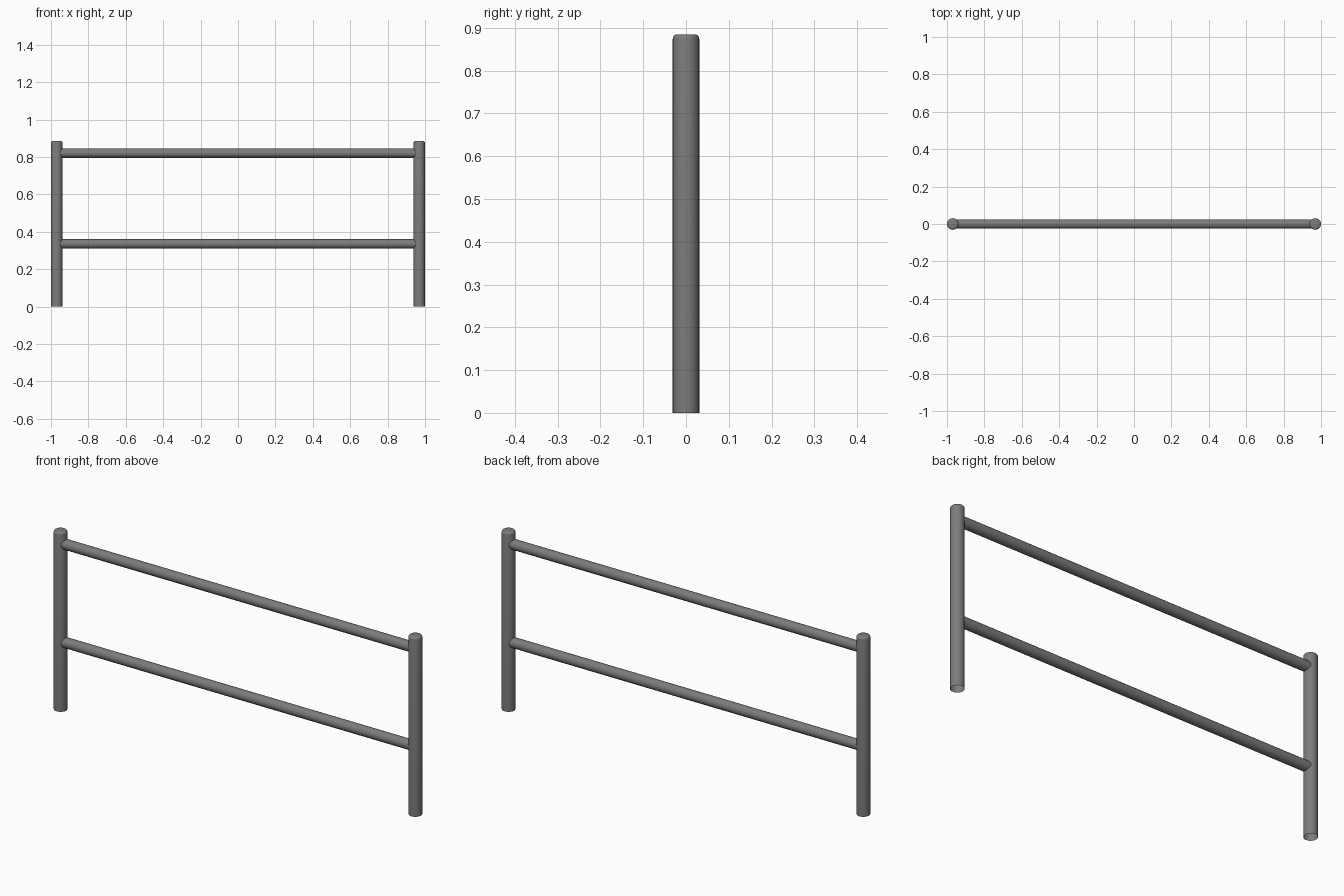
import bpy, bmesh, math

cube = bpy.data.objects.get("Cube")
if cube:
    bpy.data.objects.remove(cube, do_unlink=True)

steel = bpy.data.materials.new("grey steel")
steel.use_nodes = True
GREY = (0.2, 0.2, 0.2, 1)
steel.diffuse_color = GREY
steel.node_tree.nodes["Principled BSDF"].inputs["Base Color"].default_value = GREY

SIDES = 32
HEIGHT, POST_R, POST_X = 0.885, 0.031, 0.969
RAIL_R = 0.025


def lathe(name, profile, cap_end):
    """Tube around z from (radius, height) rings, open at its start."""
    bm = bmesh.new()
    rings = [[bm.verts.new((r * math.cos(math.tau * i / SIDES),
                            r * math.sin(math.tau * i / SIDES), z))
              for i in range(SIDES)] for r, z in profile]
    for low, high in zip(rings, rings[1:]):
        for i in range(SIDES):
            j = (i + 1) % SIDES
            bm.faces.new((low[i], low[j], high[j], high[i]))
    if cap_end:
        bm.faces.new(rings[-1])
    mesh = bpy.data.meshes.new(name)
    bm.to_mesh(mesh)
    bm.free()
    mesh.materials.append(steel)
    obj = bpy.data.objects.new(name, mesh)
    bpy.context.collection.objects.link(obj)
    bpy.ops.object.select_all(action="DESELECT")
    obj.select_set(True)
    bpy.context.view_layer.objects.active = obj
    bpy.ops.object.shade_smooth_by_angle(angle=math.radians(35))
    return obj


# Upright posts: open foot, rounded rim and flat top
ROUND = 0.011
rim = [(POST_R - ROUND * (1 - math.cos(a)), HEIGHT - ROUND * (1 - math.sin(a)))
       for a in (math.pi / 2 * k / 4 for k in range(5))]
for side, sign in (("left", 1), ("right", -1)):
    post = lathe(side + "_post", [(POST_R, 0)] + rim, True)
    post.location.x = sign * POST_X

# Horizontal rails, their ends hidden inside the posts
for name, z in (("upper_rail", 0.82), ("lower_rail", 0.335)):
    rail = lathe(name, [(RAIL_R, -POST_X), (RAIL_R, POST_X)], False)
    rail.rotation_euler.y = math.pi / 2
    rail.location.z = z
